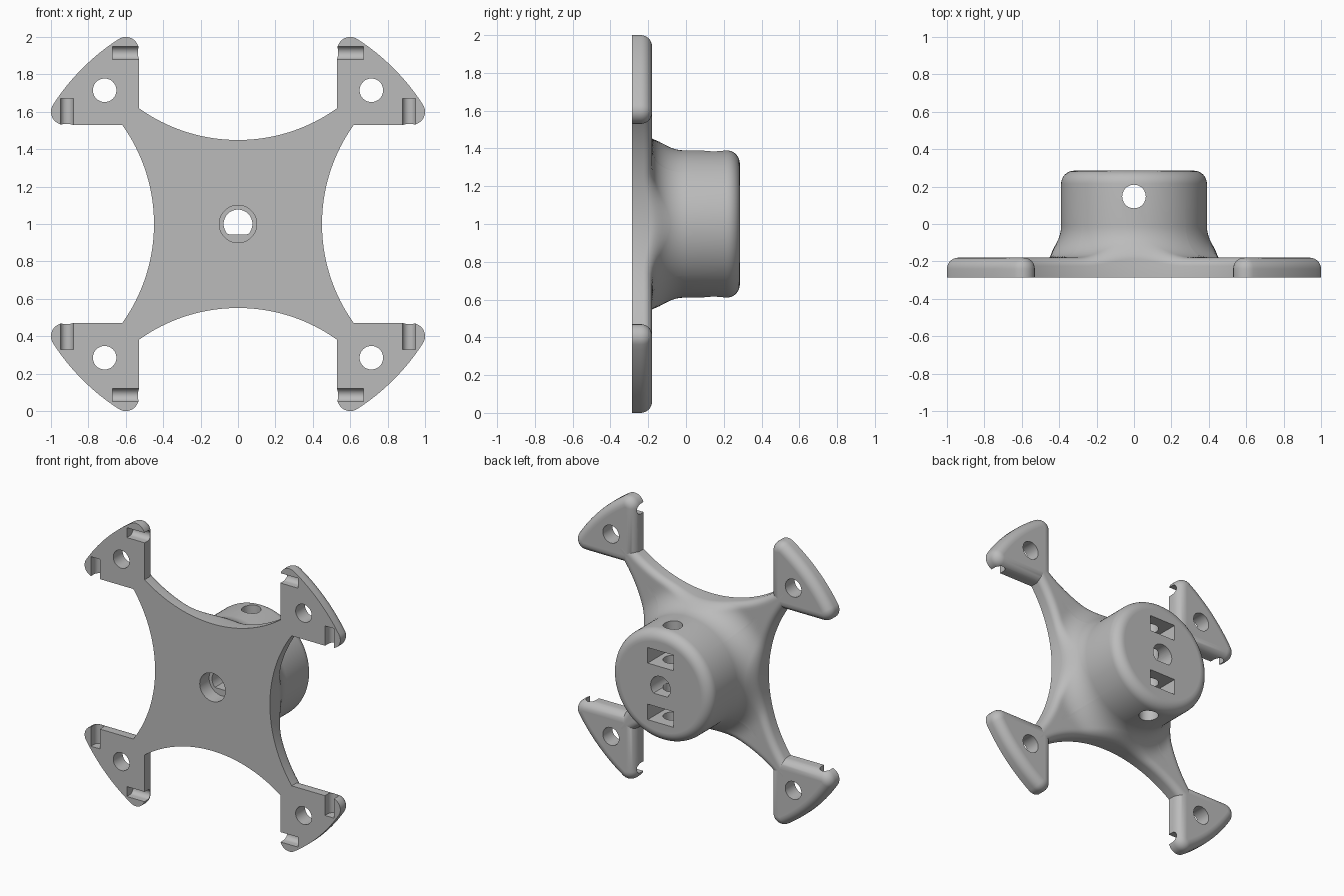
import bpy, bmesh
from math import sin, cos, pi, radians, sqrt, hypot, asin, atan2

cube = bpy.data.objects.get("Cube")
if cube:
    bpy.data.objects.remove(cube, do_unlink=True)

grey = bpy.data.materials.new("plain grey")
grey.use_nodes = True
grey.diffuse_color = (0.5, 0.5, 0.5, 1)
grey.node_tree.nodes["Principled BSDF"].inputs["Base Color"].default_value = (0.5, 0.5, 0.5, 1)

FRONT, PLATE_BACK, HUB_BACK = -0.285, -0.18, 0.285
HUB_R, FLARE_R, FLARE_H = 0.39, 0.55, 0.17


def loft(name, loops):
    """Closed solid through loops of equal point count, capped at both ends."""
    bm = bmesh.new()
    rings = [[bm.verts.new(p) for p in loop] for loop in loops]
    n = len(rings[0])
    for a, b in zip(rings, rings[1:]):
        for i in range(n):
            j = (i + 1) % n
            bm.faces.new((a[i], a[j], b[j], b[i]))
    bm.faces.new(rings[0][::-1])
    bm.faces.new(rings[-1])
    bmesh.ops.recalc_face_normals(bm, faces=bm.faces)
    mesh = bpy.data.meshes.new(name)
    bm.to_mesh(mesh)
    bm.free()
    ob = bpy.data.objects.new(name, mesh)
    bpy.context.collection.objects.link(ob)
    mesh.materials.append(grey)
    return ob


def arc(cx, cz, r, a0, a1, n):
    return [(cx + r * cos(a0 + (a1 - a0) * i / n), cz + r * sin(a0 + (a1 - a0) * i / n))
            for i in range(n + 1)]


def at_depth(points, y):
    return [(x, y, z) for x, z in points]


def prism(points, y0, y1):
    return loft("cutter", [at_depth(points, y0), at_depth(points, y1)])


def circle(r, cx=0, cz=0, n=40):
    return arc(cx, cz, r, 0, 2 * pi, n)[:-1]


def activate(ob):
    bpy.ops.object.select_all(action='DESELECT')
    ob.select_set(True)
    bpy.context.view_layer.objects.active = ob


def cut(ob, cutter):
    cutter.hide_render = True
    mod = ob.modifiers.new("cut", 'BOOLEAN')
    mod.operation, mod.solver, mod.object = 'DIFFERENCE', 'EXACT', cutter
    activate(ob)
    bpy.ops.object.modifier_apply(modifier=mod.name)
    bpy.data.objects.remove(cutter, do_unlink=True)


def finish(ob):
    activate(ob)
    bpy.ops.object.shade_smooth_by_angle(angle=radians(35))
    ob.location.z = 1


def round_drop(d, r):
    """Depth lost at distance d inside a rim rounded with radius r."""
    return r - sqrt(max(0, r * r - (r - d) ** 2))


# Central web with flared hub
def surface(r):
    t = min(1, max(0, (FLARE_R - r) / (FLARE_R - HUB_R)))
    return PLATE_BACK + FLARE_H * (1 - sqrt(1 - t * t))


def web_outline(d):
    pts = []
    half = asin(0.6 / 0.911)
    for k in range(4):
        c, s = cos(k * pi / 2), sin(k * pi / 2)
        for x, z in arc(1.36, 0, 0.911 + d, pi + half, pi - half, 40):
            pts.append((c * x - s * z, s * x + c * z))
    return pts


RIM = 0.045
loops = [at_depth(web_outline(0), FRONT)]
for i in range(7):
    d = RIM * (1 - cos(i / 6 * pi / 2))
    loops.append([(x, surface(hypot(x, z)) - round_drop(d, RIM), z) for x, z in web_outline(d)])
inner = [(hypot(x, z), atan2(z, x)) for x, z in web_outline(RIM)]
for i in range(1, 15):
    t = 1 - i / 14
    ring = [(HUB_R + (r - HUB_R) * t * t, a) for r, a in inner]
    loops.append([(r * cos(a), surface(r), r * sin(a)) for r, a in ring])
edge = 0.07
hub_profile = [(HUB_R - edge + edge * cos(i * pi / 16), HUB_BACK - edge + edge * sin(i * pi / 16))
               for i in range(9)] + [(HUB_R - edge - 0.004, HUB_BACK)]
for r, y in hub_profile:
    loops.append([(r * cos(a), y, r * sin(a)) for _, a in inner])
hub = loft("web_and_hub", loops)

# Shaft bore with one flat, front counterbore, nut pockets and cross screw hole
cut(hub, prism([(x, max(z, -0.055)) for x, z in circle(0.077)], -0.5, 0.5))
cut(hub, prism(circle(0.1), -0.5, -0.18))
for side in (-1, 1):
    lo, hi = side * 0.2 - 0.055, side * 0.2 + 0.055
    cut(hub, prism([(-0.1, lo), (0.1, lo), (0.1, hi), (-0.1, hi)], 0.04, 0.5))
screw = [[(x, 0.147 + y, z) for x, y in circle(0.063)] for z in (-0.6, 0.6)]
cut(hub, loft("cutter", screw))
finish(hub)


# Corner lobe: rounded wedge, mirrored to all four corners
def lobe_outline(d):
    tip = 0.07 - d
    lean = atan2(0.6, 0.93)
    return ([(0.53 + d, 0.53 + d)]
            + arc(0.93, 0.6, tip, -pi / 2, lean, 12)
            + arc(0, 0, hypot(0.93, 0.6) + tip, lean, pi / 2 - lean, 16)[1:-1]
            + arc(0.6, 0.93, tip, pi / 2 - lean, pi, 12))


LOBE_RIM = 0.06
loops = [at_depth(lobe_outline(0), FRONT)]
for i in range(8):
    d = LOBE_RIM * (1 - cos(i / 7 * pi / 2))
    loops.append(at_depth(lobe_outline(d), PLATE_BACK - round_drop(d, LOBE_RIM)))
loops.append(at_depth(lobe_outline(LOBE_RIM + 0.003), PLATE_BACK))
lobes = loft("corner_lobes", loops)

# Mounting hole and two round-bottomed slots
cut(lobes, prism(circle(0.063, 0.713, 0.715), -0.5, 0.5))
groove = [(0.95, -0.4)] + arc(0.915, -0.25, 0.035, 0, pi, 14) + [(0.88, -0.4)]
cut(lobes, loft("cutter", [[(x, y, z) for z, y in groove] for x in (0.45, 0.67)]))
cut(lobes, loft("cutter", [[(x, y, z) for x, y in groove] for z in (0.45, 0.67)]))

mirror = lobes.modifiers.new("mirror", 'MIRROR')
mirror.use_axis = (True, False, True)
mirror.use_mirror_merge = False
activate(lobes)
bpy.ops.object.modifier_apply(modifier=mirror.name)
finish(lobes)
